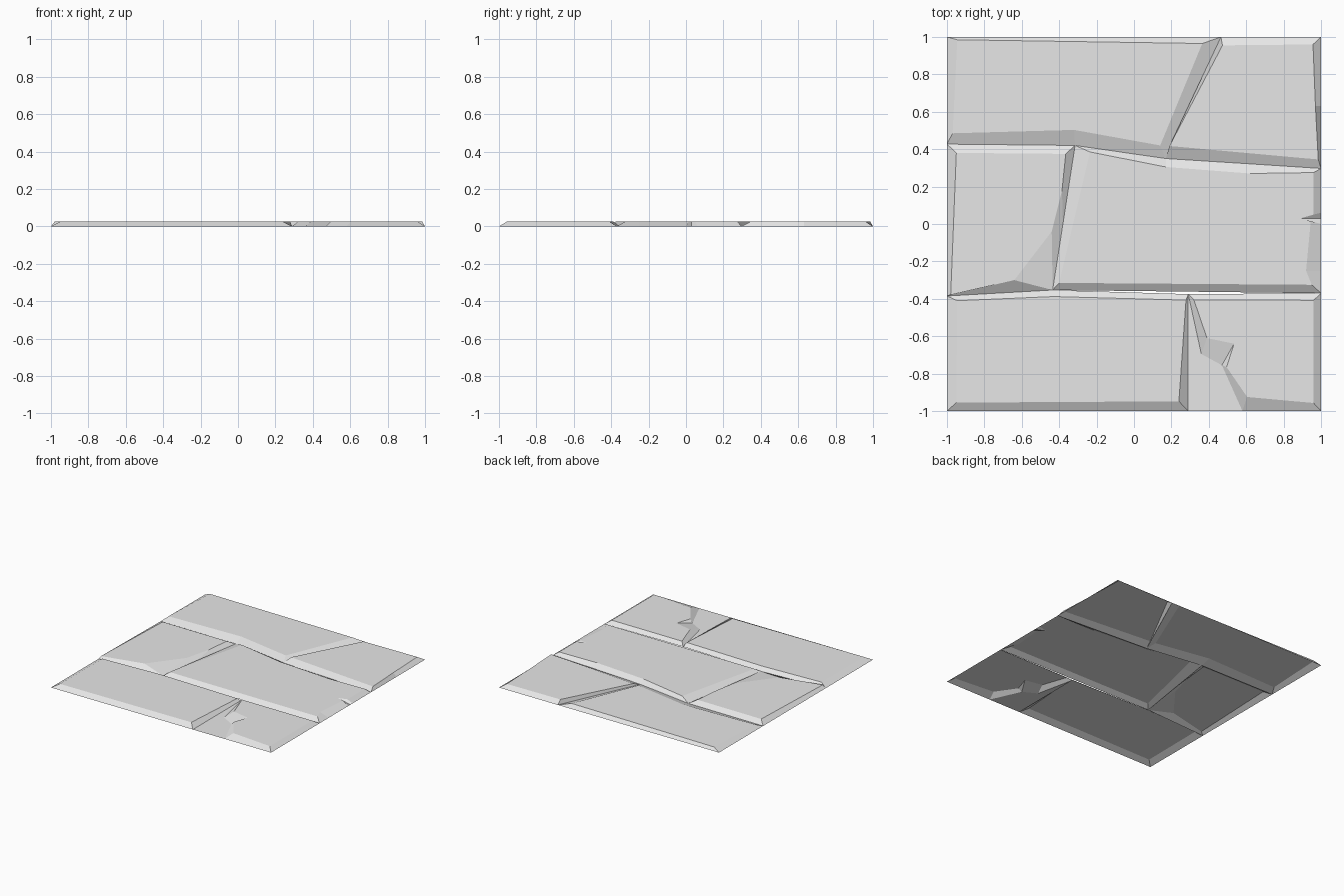
import bpy
import bmesh

TOP = 0.026  # height of the slab faces above the joints

default_cube = bpy.data.objects.get("Cube")
if default_cube:
    bpy.data.objects.remove(default_cube, do_unlink=True)

stone = bpy.data.materials.new("light_grey_stone")
stone.use_nodes = True
grey = (0.8, 0.8, 0.8, 1)
stone.diffuse_color = grey
stone.node_tree.nodes["Principled BSDF"].inputs["Base Color"].default_value = grey


def finish(name, bm):
    """Turn a bmesh into a flat-shaded stone object facing up."""
    bmesh.ops.remove_doubles(bm, verts=bm.verts, dist=0.0005)
    bm.normal_update()
    for face in bm.faces:
        if face.normal.z < 0:
            face.normal_flip()
    mesh = bpy.data.meshes.new(name)
    bm.to_mesh(mesh)
    bm.free()
    mesh.materials.append(stone)
    obj = bpy.data.objects.new(name, mesh)
    bpy.context.collection.objects.link(obj)
    return obj


def slab(name, outline):
    """Open shell: each entry pairs a joint point with its worn top-edge point."""
    bm = bmesh.new()
    low = [bm.verts.new((*foot, 0)) for foot, edge in outline]
    high = [bm.verts.new((*edge, TOP)) for foot, edge in outline]
    count = len(outline)
    for i in range(count):
        j = (i + 1) % count
        bm.faces.new((low[i], low[j], high[j], high[i]))
    bm.faces.new(high)
    return finish(name, bm)


# Joint corners shared by neighbouring slabs
back_left, back_right = (-1, 1), (1, 1)
front_left, front_right = (-1, -1), (1, -1)
back_joint = (0.465, 1)
upper_left, upper_bend = (-1, 0.427), (-0.315, 0.42)
upper_fork, upper_right = (0.17, 0.35), (1, 0.297)
lower_left, lower_bend = (-1, -0.385), (-0.435, -0.353)
lower_fork, lower_right = (0.29, -0.375), (1, -0.37)
front_joint = (0.29, -1)

# Back row
slab("back_left_slab", [
    (back_left, (-0.945, 0.985)),
    (upper_left, (-0.97, 0.485)),
    (upper_bend, (-0.32, 0.503)),
    (upper_fork, (0.14, 0.42)),
    (back_joint, (0.365, 0.965)),
])
slab("back_right_slab", [
    (back_joint, (0.473, 0.955)),
    (upper_fork, (0.19, 0.417)),
    (upper_right, (0.985, 0.345)),
    ((1, 0.63), (0.97, 0.63)),
    (back_right, (0.957, 0.96)),
])

# Middle row, with a broken corner on the left slab and a chip on the right one
slab("middle_left_slab", [
    (upper_left, (-0.95, 0.38)),
    (lower_left, (-0.98, -0.378)),
    (lower_bend, (-0.64, -0.3)),
    (lower_bend, (-0.44, -0.04)),
    ((-0.38, 0), (-0.385, 0.18)),
    (upper_bend, (-0.365, 0.375)),
])
slab("middle_right_slab", [
    (upper_bend, (-0.235, 0.385)),
    (lower_bend, (-0.4, -0.315)),
    (lower_right, (0.95, -0.325)),
    ((1, -0.25), (0.92, -0.25)),
    ((1, 0), (0.945, 0.015)),
    ((1, 0.03), (0.89, 0.03)),
    ((1, 0.06), (0.96, 0.05)),
    (upper_right, (0.96, 0.275)),
    ((0.65, 0.32), (0.62, 0.27)),
    (upper_fork, (0.17, 0.305)),
])

# Front row
slab("front_left_slab", [
    (lower_left, (-0.945, -0.41)),
    (front_left, (-0.95, -0.955)),
    (front_joint, (0.24, -0.948)),
    (lower_fork, (0.278, -0.407)),
    (lower_bend, (-0.43, -0.388)),
])

# Front right slab has lost a jagged piece, leaving bare ground in the gap
break_line = [(0.36, -0.695), (0.47, -0.755), (0.58, -1)]
slab("front_right_slab", [
    (lower_fork, (0.32, -0.405)),
    (break_line[0], (0.39, -0.61)),
    (break_line[1], (0.535, -0.64)),
    (break_line[1], (0.495, -0.765)),
    (break_line[2], (0.605, -0.925)),
    (front_right, (0.96, -0.957)),
    (lower_right, (0.96, -0.408)),
])

ground = bmesh.new()
ground.faces.new([ground.verts.new((*p, 0))
                  for p in [lower_fork, front_joint, *reversed(break_line)]])
finish("broken_gap_floor", ground)
